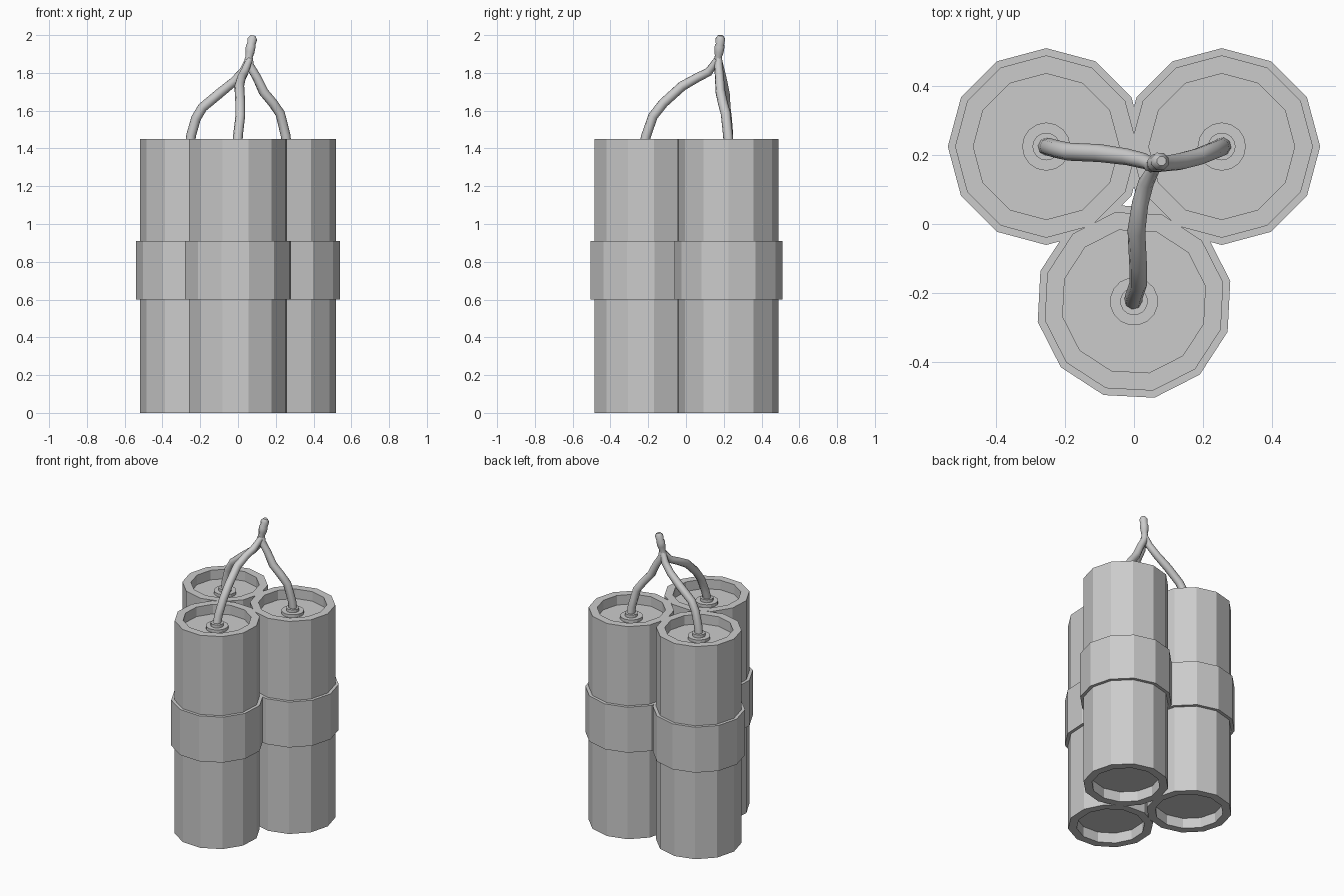
import bpy, bmesh
from math import cos, sin, pi, radians

if "Cube" in bpy.data.objects:
    bpy.data.objects.remove(bpy.data.objects["Cube"])


def lathe(name, profile, sides, centre, turn=0.0, closed=False):
    """Revolve an (r, z) profile around a vertical axis; r = 0 ends become poles."""
    bm = bmesh.new()
    rings = []
    for r, z in profile:
        if r == 0:
            rings.append([bm.verts.new((0, 0, z))] * sides)
        else:
            rings.append([bm.verts.new((r * cos(turn + 2 * pi * i / sides),
                                        r * sin(turn + 2 * pi * i / sides), z))
                          for i in range(sides)])
    pairs = list(zip(rings, rings[1:]))
    if closed:
        pairs.append((rings[-1], rings[0]))
    for a, b in pairs:
        for i in range(sides):
            j = (i + 1) % sides
            bm.faces.new(list(dict.fromkeys((a[i], a[j], b[j], b[i]))))
    bmesh.ops.recalc_face_normals(bm, faces=bm.faces)
    mesh = bpy.data.meshes.new(name)
    bm.to_mesh(mesh)
    bm.free()
    ob = bpy.data.objects.new(name, mesh)
    ob.location = (centre[0], centre[1], 0)
    bpy.context.collection.objects.link(ob)
    return ob


def cord(name, points, radii):
    """Eight-sided cord along a path."""
    cu = bpy.data.curves.new(name, 'CURVE')
    cu.dimensions = '3D'
    cu.bevel_depth = 1.0
    cu.bevel_resolution = 2
    cu.use_fill_caps = True
    sp = cu.splines.new('POLY')
    sp.points.add(len(points) - 1)
    for p, co, r in zip(sp.points, points, radii):
        p.co = (*co, 1)
        p.radius = r
    ob = bpy.data.objects.new(name, cu)
    bpy.context.collection.objects.link(ob)


# Profiles: tube with recessed ends, strap, stepped fuse collar
TUBE = [(0, .07), (.212, .07), (.212, 0), (.265, 0),
        (.265, 1.45), (.212, 1.45), (.212, 1.385), (0, 1.385)]
STRAP = [(.26, .60), (.286, .60), (.286, .91), (.26, .91)]
COLLAR = [(0, 1.38), (.07, 1.38), (.07, 1.405), (.04, 1.405), (.04, 1.425), (0, 1.425)]

STICKS = {"left": (-.255, .225, 0), "right": (.255, .225, 0), "front": (0, -.225, 12)}
for side, (x, y, deg) in STICKS.items():
    t = radians(deg)
    lathe(side + "_stick", TUBE, 12, (x, y), t)
    lathe(side + "_strap", STRAP, 12, (x, y), t, closed=True)
    lathe(side + "_fuse_collar", COLLAR, 16, (x, y), t)

# Fuses rising from each collar to a shared knot
FUSES = {
    "left": [(-.257, .225, 1.39), (-.248, .224, 1.47), (-.222, .217, 1.56), (-.188, .21, 1.617),
             (-.10, .206, 1.69), (-.02, .195, 1.755), (.03, .183, 1.81), (.06, .17, 1.88)],
    "right": [(.26, .228, 1.39), (.252, .222, 1.47), (.223, .21, 1.585), (.185, .195, 1.64),
              (.135, .182, 1.70), (.10, .177, 1.775), (.062, .172, 1.84), (.058, .172, 1.89)],
    "front": [(-.003, -.23, 1.39), (0, -.21, 1.47), (.012, -.175, 1.57), (.012, -.12, 1.64),
              (.007, -.02, 1.73), (.018, .06, 1.775), (.035, .12, 1.805), (.06, .165, 1.87)],
}
for side, pts in FUSES.items():
    cord(side + "_fuse", pts, [.026] * 5 + [.024, .023, .018])

# Twisted tip above the knot
cord("fuse_tip",
     [(.05, .168, 1.85), (.06, .172, 1.89), (.063, .175, 1.91), (.067, .178, 1.94),
      (.07, .18, 1.95), (.076, .182, 1.98), (.08, .183, 1.998)],
     [.022, .021, .026, .028, .024, .027, .014])
